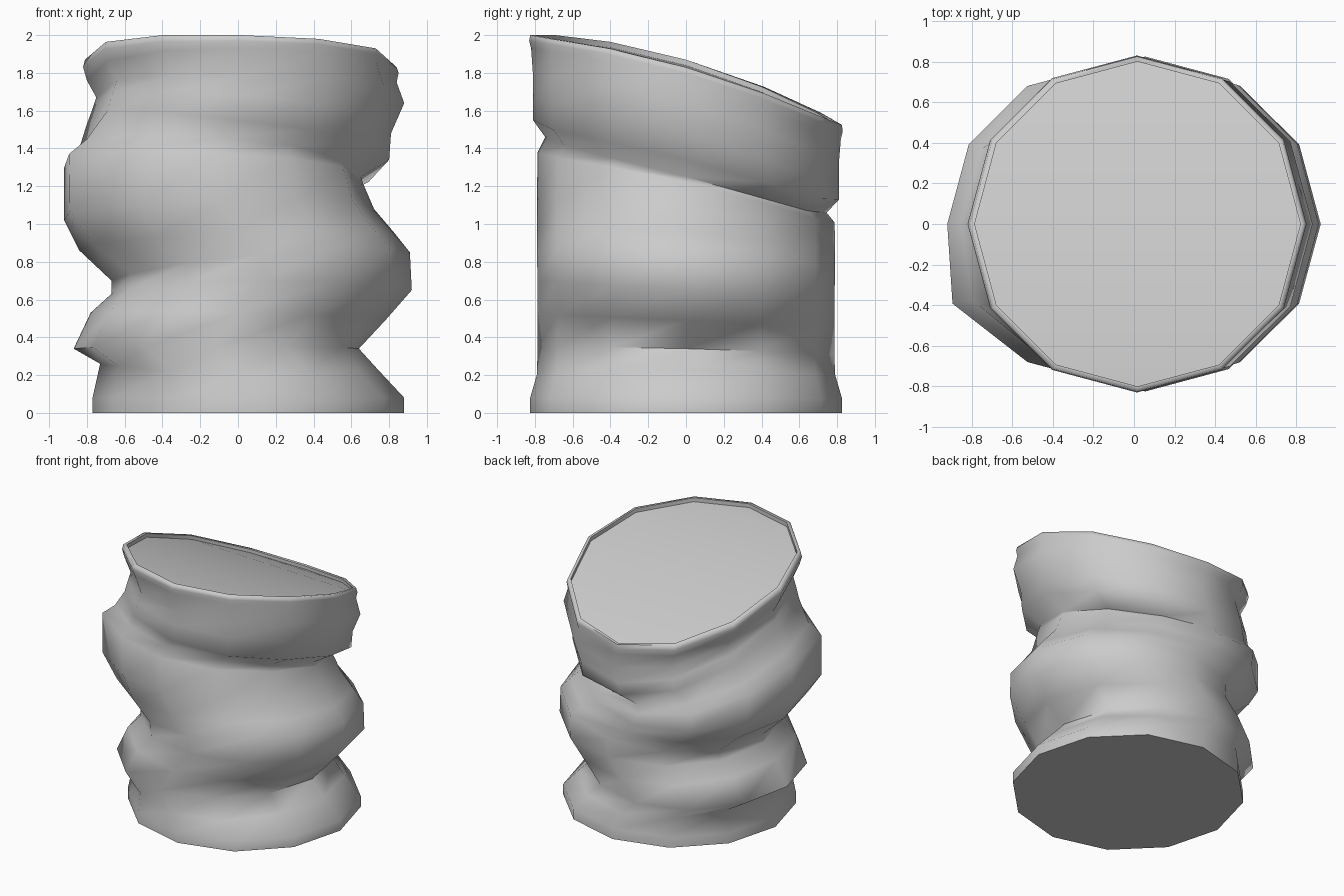
import bpy, bmesh
from math import sin, cos, tau

if "Cube" in bpy.data.objects:
    bpy.data.objects.remove(bpy.data.objects["Cube"])

SIDES = 12

# each ring: left x, left z, right x, right z, front z, back z, y radius
RINGS = [
    (-.77, .00, .88, .00, .00, .00, .825),
    (-.77, .08, .88, .08, .08, .08, .825),
    (-.73, .26, .74, .23, .20, .20, .79),
    (-.87, .34, .64, .34, .35, .31, .785),
    (-.78, .53, .78, .49, .53, .46, .785),
    (-.67, .63, .92, .65, .70, .60, .785),
    (-.67, .70, .91, .85, .84, .75, .79),
    (-.84, .86, .83, .95, .96, .84, .79),
    (-.92, 1.02, .72, 1.08, 1.12, .92, .79),
    (-.92, 1.30, .66, 1.22, 1.38, 1.01, .785),
    (-.85, 1.37, .65, 1.25, 1.46, 1.06, .745),
    (-.80, 1.53, .80, 1.34, 1.55, 1.13, .81),
    (-.77, 1.61, .81, 1.48, 1.68, 1.22, .81),
    (-.75, 1.67, .88, 1.64, 1.79, 1.33, .81),
    (-.80, 1.76, .84, 1.75, 1.93, 1.45, .82),
    (-.82, 1.83, .85, 1.80, 1.97, 1.49, .83),
    (-.81, 1.87, .84, 1.83, 2.00, 1.525, .825),
    # inner lip and recessed floor edge
    (-.785, 1.87, .82, 1.83, 2.00, 1.525, .80),
    (-.785, 1.84, .82, 1.80, 1.97, 1.50, .80),
]


def add_ring(bm, xl, zl, xr, zr, zf, zb, ry):
    """Tilted, gently curved ring through its four extreme points."""
    cx, rx, mid = (xl + xr) / 2, (xr - xl) / 2, (zl + zr) / 2
    verts = []
    for i in range(SIDES):
        c, s = cos(tau * i / SIDES), sin(tau * i / SIDES)
        z = mid + (zr - zl) / 2 * c + (zb - zf) / 2 * s + ((zf + zb) / 2 - mid) * s * s
        verts.append(bm.verts.new((cx + rx * c, ry * s, z)))
    return verts


bm = bmesh.new()
rings = [add_ring(bm, *r) for r in RINGS]

# the middle fold swells out at its front-left corner
for n, push in ((7, .04), (8, .08), (9, .08), (10, .05)):
    rings[n][7].co.x -= push

# folded side wall
for a, b in zip(rings, rings[1:]):
    for i in range(SIDES):
        j = (i + 1) % SIDES
        bm.faces.new((a[i], a[j], b[j], b[i]))

# flat base
bm.faces.new(rings[0][::-1])

# recessed top: strips across x that follow the curve of the rim
half = SIDES // 2
for k in range(-3, 3):
    corners = dict.fromkeys(i % SIDES for i in (k, k + 1, half - k - 1, half - k))
    bm.faces.new([rings[-1][i] for i in corners])

bmesh.ops.recalc_face_normals(bm, faces=bm.faces)
mesh = bpy.data.meshes.new("folded_column")
bm.to_mesh(mesh)
bm.free()
column = bpy.data.objects.new("folded_column", mesh)
bpy.context.collection.objects.link(column)

# soft folds, crisp base
bpy.context.view_layer.objects.active = column
column.select_set(True)
bpy.ops.object.shade_smooth_by_angle(angle=1.4)
